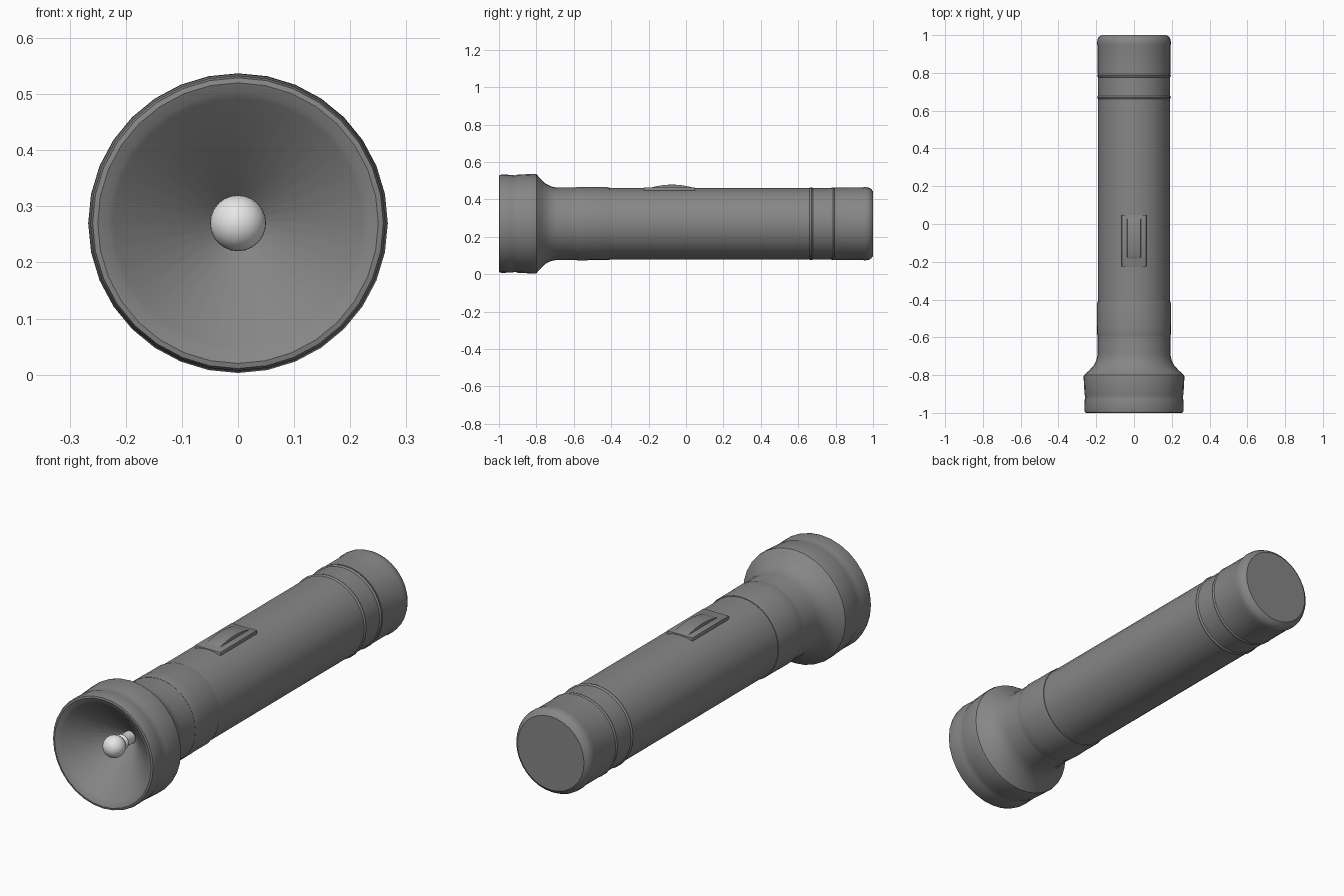
import bpy, bmesh, math

if "Cube" in bpy.data.objects:
    bpy.data.objects.remove(bpy.data.objects["Cube"])

CZ = 0.27      # height of the torch axis
SIDES = 32


def material(name, v):
    m = bpy.data.materials.new(name)
    m.diffuse_color = (v, v, v, 1)
    m.use_nodes = True
    m.node_tree.nodes["Principled BSDF"].inputs["Base Color"].default_value = m.diffuse_color
    return m


GREY = material("grey metal", 0.24)
WHITE = material("white bulb", 0.8)


def finish(name, bm, mat, angle=35):
    bmesh.ops.remove_doubles(bm, verts=bm.verts, dist=1e-5)
    me = bpy.data.meshes.new(name)
    bm.to_mesh(me)
    bm.free()
    ob = bpy.data.objects.new(name, me)
    bpy.context.collection.objects.link(ob)
    me.materials.append(mat)
    bpy.ops.object.select_all(action='DESELECT')
    ob.select_set(True)
    bpy.context.view_layer.objects.active = ob
    bpy.ops.object.shade_smooth_by_angle(angle=math.radians(angle))
    return ob


def lathe(name, profile, mat=GREY, sides=SIDES):
    """Revolve (y, radius) points, listed front outside to back, about the axis."""
    bm = bmesh.new()
    rings = [[bm.verts.new((r * math.sin(a), y, CZ + r * math.cos(a)))
              for a in (2 * math.pi * i / sides for i in range(sides))]
             for y, r in profile]
    for a, b in zip(rings, rings[1:]):
        for i in range(sides):
            j = (i + 1) % sides
            bm.faces.new((a[i], b[i], b[j], a[j]))
    bmesh.ops.remove_doubles(bm, verts=bm.verts, dist=1e-5)
    for f in bm.faces:
        f.normal_flip()
    # Rings run front to back on the outside: check one outward normal
    bm.normal_update()
    f = max(bm.faces, key=lambda f: f.calc_center_median().x)
    if f.normal.x < 0:
        bmesh.ops.reverse_faces(bm, faces=bm.faces[:])
    return finish(name, bm, mat)


# Head: reflector cone, rim, bell and neck in one profile
lathe("head", [(-0.80, 0.0), (-0.80, 0.03), (-0.985, 0.222), (-0.992, 0.232),
               (-1.0, 0.250), (-0.998, 0.259), (-0.985, 0.263),
               (-0.93, 0.261), (-0.915, 0.258), (-0.90, 0.262),
               (-0.81, 0.267), (-0.80, 0.265), (-0.775, 0.237),
               (-0.75, 0.214), (-0.72, 0.199), (-0.69, 0.193), (-0.58, 0.193)])

# Collar and barrel
lathe("collar", [(-0.59, 0.185), (-0.59, 0.194), (-0.58, 0.196), (-0.54, 0.196),
                 (-0.52, 0.195), (-0.42, 0.195), (-0.41, 0.193), (-0.41, 0.185)])
lathe("barrel", [(-0.45, 0.19), (0.80, 0.19)])

# Raised beads near the tail
for n, y in enumerate((0.67, 0.785)):
    lathe(f"tail_bead_{n + 1}", [(y - 0.01, 0.188), (y - 0.006, 0.193), (y, 0.195),
                                 (y + 0.006, 0.193), (y + 0.01, 0.188)])

# Tail cap
lathe("tail_cap", [(0.79, 0.185), (0.795, 0.193), (0.94, 0.193), (0.955, 0.196),
                   (0.975, 0.194), (0.99, 0.186), (1.0, 0.172), (1.0, 0.0)])

# Bulb with its stem
bulb_profile = [(-0.915 - 0.05 * math.cos(t), 0.05 * math.sin(t))
                for t in (math.pi * i / 16 for i in range(14))]
bulb_profile += [(-0.868, 0.030), (-0.858, 0.034), (-0.848, 0.030), (-0.79, 0.028)]
lathe("bulb", bulb_profile, WHITE, 24)


def side_extrude(name, outline, half_width, bevel):
    """Extrude a (y, z) outline across x and soften its edges."""
    bm = bmesh.new()
    f = bm.faces.new([bm.verts.new((-half_width, y, z)) for y, z in outline])
    ext = bmesh.ops.extrude_face_region(bm, geom=[f])["geom"]
    bmesh.ops.translate(bm, vec=(2 * half_width, 0, 0),
                        verts=[v for v in ext if isinstance(v, bmesh.types.BMVert)])
    bmesh.ops.recalc_face_normals(bm, faces=bm.faces)
    edges = [e for e in bm.edges if e.calc_face_angle(0) > 0.8]
    bmesh.ops.bevel(bm, geom=edges, offset=bevel, segments=2, affect='EDGES', profile=0.5)
    return finish(name, bm, GREY)


# Switch plate and arched slider
side_extrude("switch_plate", [(-0.225, 0.43), (0.048, 0.43), (0.048, 0.464), (-0.225, 0.464)],
             0.066, 0.004)
arch = [(-0.075 + 0.108 * t, 0.464 + 0.015 * (1 - t * t))
        for t in (i / 5 for i in range(5, -6, -1))]
side_extrude("switch_slider", [(-0.183, 0.45), (0.033, 0.45)] + arch, 0.036, 0.002)
